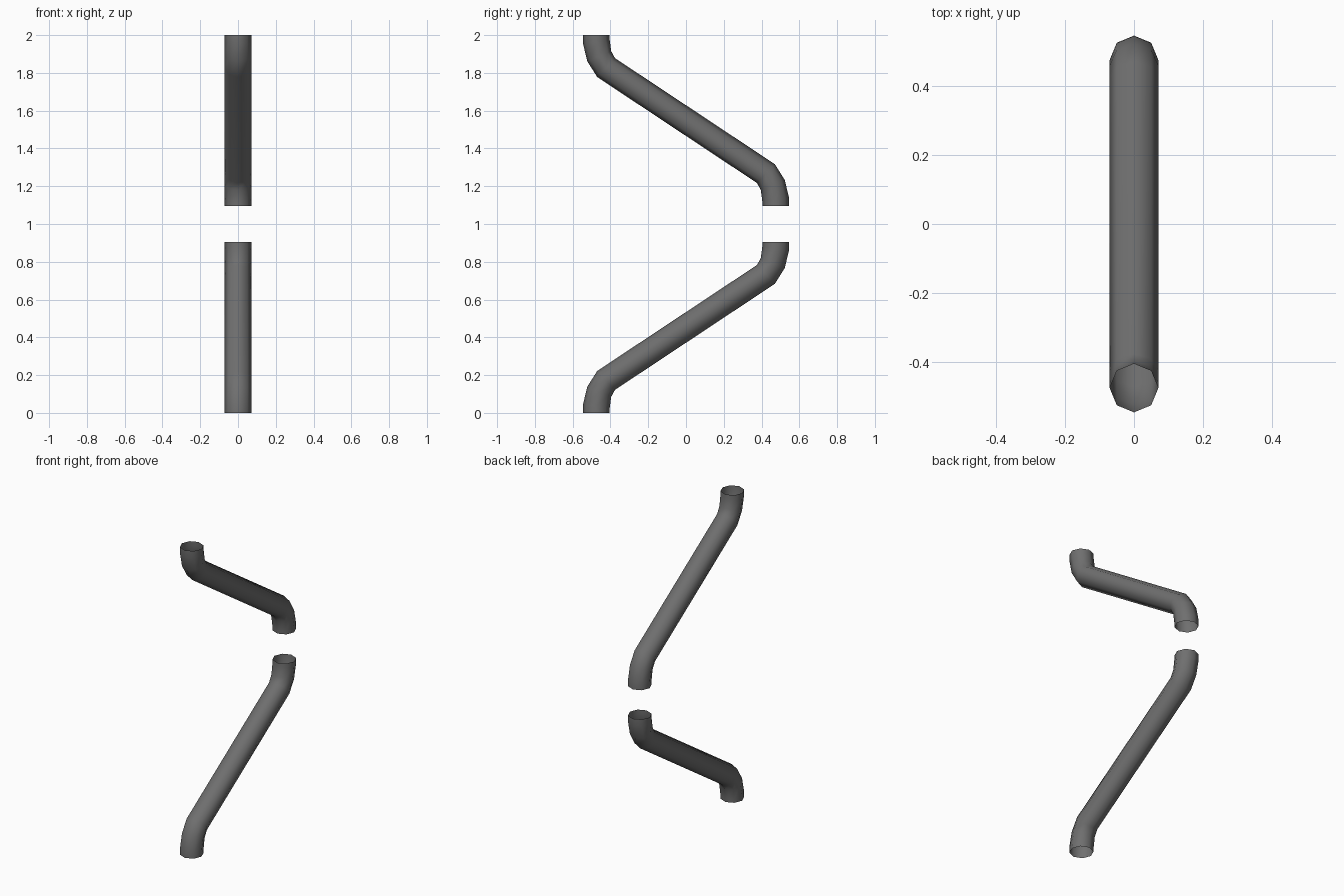
import bpy, bmesh, math
from mathutils import Vector

if "Cube" in bpy.data.objects:
    bpy.data.objects.remove(bpy.data.objects["Cube"])

SIDES = 8
RADIUS = 0.0705
MID_Z = 0.4525          # centre height of the lower pipe

steel = bpy.data.materials.new("dark grey metal")
steel.diffuse_color = (0.16, 0.16, 0.16, 1)
steel.use_nodes = True
steel.node_tree.nodes["Principled BSDF"].inputs["Base Color"].default_value = steel.diffuse_color

# Rings of the lower half-bend: outer edge and inner edge as (y, z)
half = [((-0.546, 0.0), (-0.405, 0.0)),
        ((-0.545, 0.045), (-0.404, 0.025)),
        ((-0.523, 0.138), (-0.396, 0.085)),
        ((-0.470, 0.222), (-0.376, 0.122))]


def turned(p):
    """Half turn about the middle of the pipe."""
    return (-p[0], 2 * MID_Z - p[1])


# The upper bend repeats the lower one, turned half way round
rings = half + [(turned(b), turned(a)) for a, b in reversed(half)]


def make_pipe(name, flip):
    """Open eight-sided pipe swept through the rings; flip mirrors it about z = 1."""
    bm = bmesh.new()
    loops = []
    for outer, inner in rings:
        a, b = Vector((0, *outer)), Vector((0, *inner))
        centre, arm = (a + b) / 2, (a - b) / 2
        loop = []
        for i in range(SIDES):
            t = 2 * math.pi * i / SIDES
            p = centre + arm * math.cos(t) + Vector((RADIUS * math.sin(t), 0, 0))
            if flip:
                p.z = 2 - p.z
            loop.append(bm.verts.new(p))
        loops.append(loop)
    # Walls wound to face outwards, ends left open
    for lo, hi in zip(loops, loops[1:]):
        for i in range(SIDES):
            j = (i + 1) % SIDES
            quad = [lo[i], hi[i], hi[j], lo[j]]
            bm.faces.new(quad[::-1] if flip else quad).smooth = True
    mesh = bpy.data.meshes.new(name)
    bm.to_mesh(mesh)
    bm.free()
    mesh.materials.append(steel)
    bpy.context.collection.objects.link(bpy.data.objects.new(name, mesh))


make_pipe("lower_pipe", False)
make_pipe("upper_pipe", True)
